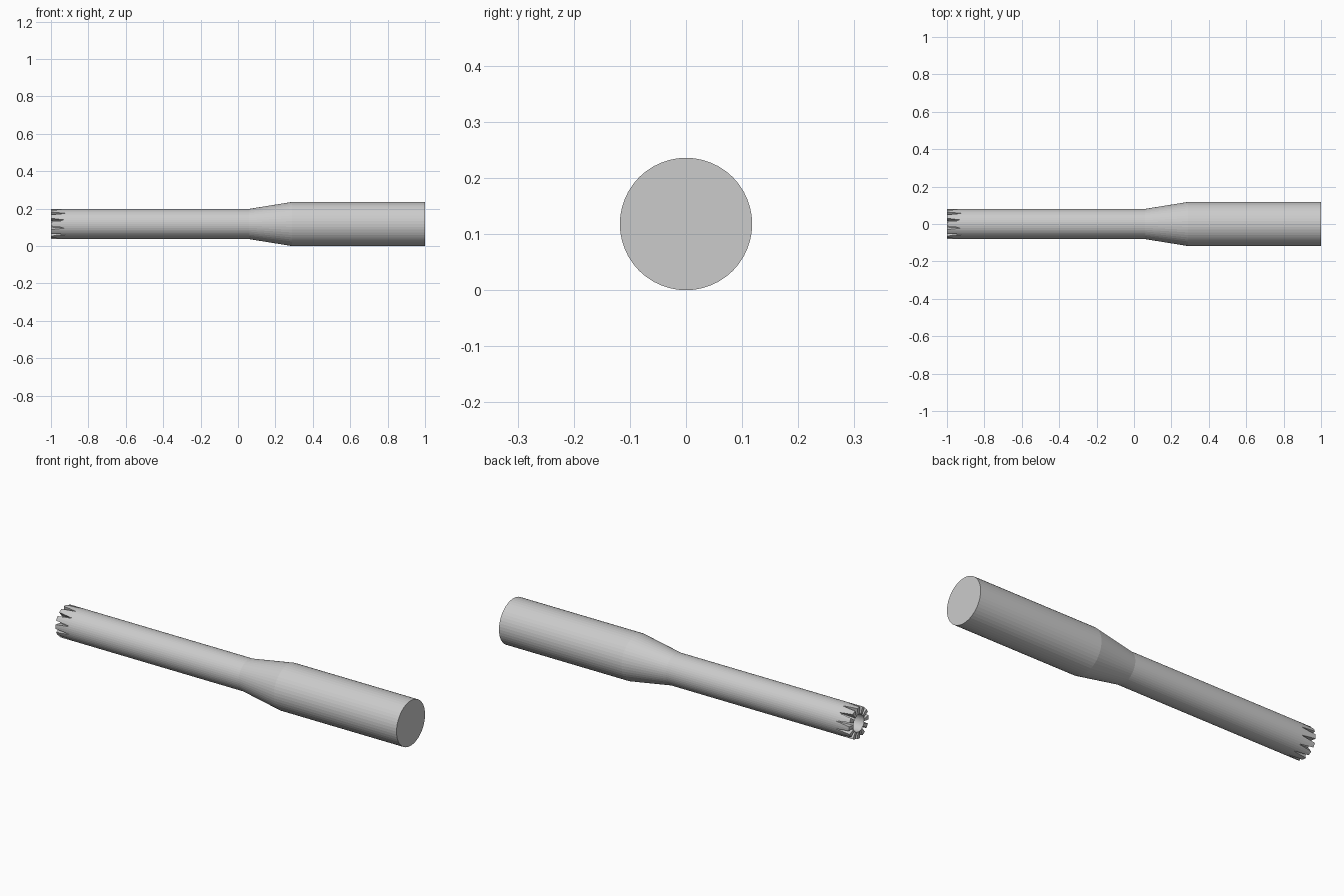
import bpy, bmesh, math
from mathutils import Matrix, Vector

if "Cube" in bpy.data.objects:
    bpy.data.objects.remove(bpy.data.objects["Cube"])

CZ = 0.118      # axis height
SIDES = 48
TEETH = 12


def make_object(name, bm):
    bmesh.ops.recalc_face_normals(bm, faces=bm.faces)
    me = bpy.data.meshes.new(name)
    bm.to_mesh(me)
    bm.free()
    ob = bpy.data.objects.new(name, me)
    bpy.context.collection.objects.link(ob)
    return ob


# Stepped shaft with a blind bore: (x, radius) profile turned about the x axis
profile = [(-0.85, 0.045), (-1, 0.045), (-1, 0.081), (0.06, 0.081),
           (0.29, 0.118), (1, 0.118)]
bm = bmesh.new()
rings = []
for x, r in profile:
    rings.append([bm.verts.new((x, r * math.cos(2 * math.pi * i / SIDES),
                                CZ + r * math.sin(2 * math.pi * i / SIDES)))
                  for i in range(SIDES)])
for a, b in zip(rings, rings[1:]):
    for i in range(SIDES):
        j = (i + 1) % SIDES
        bm.faces.new((a[i], a[j], b[j], b[i]))
bm.faces.new(rings[0])
bm.faces.new(rings[-1])
shaft = make_object("shaft", bm)

# Tapered notches between the end teeth: deep at the tip, running out at the shaft
bm = bmesh.new()
for k in range(TEETH):
    rot = Matrix.Rotation(2 * math.pi * (k + 0.5) / TEETH, 3, 'X')
    loops = []
    for x, floor, half_floor, half_top in ((-1.01, 0.040, 0.006, 0.0125),
                                           (-0.925, 0.079, 0.001, 0.002)):
        pts = [(x, -half_floor, floor), (x, half_floor, floor),
               (x, half_top, 0.09), (x, -half_top, 0.09)]
        loops.append([bm.verts.new(rot @ Vector(p) + Vector((0, 0, CZ))) for p in pts])
    a, b = loops
    bm.faces.new(a)
    bm.faces.new(b)
    for i in range(4):
        j = (i + 1) % 4
        bm.faces.new((a[i], a[j], b[j], b[i]))
cutter = make_object("notch_cutter", bm)
cutter.hide_render = True
cutter.hide_set(True)

mod = shaft.modifiers.new("notches", 'BOOLEAN')
mod.operation = 'DIFFERENCE'
mod.solver = 'EXACT'
mod.object = cutter

# Apply the cut and drop the helper
bpy.context.view_layer.objects.active = shaft
shaft.select_set(True)
bpy.ops.object.modifier_apply(modifier=mod.name)
bpy.data.objects.remove(cutter)
